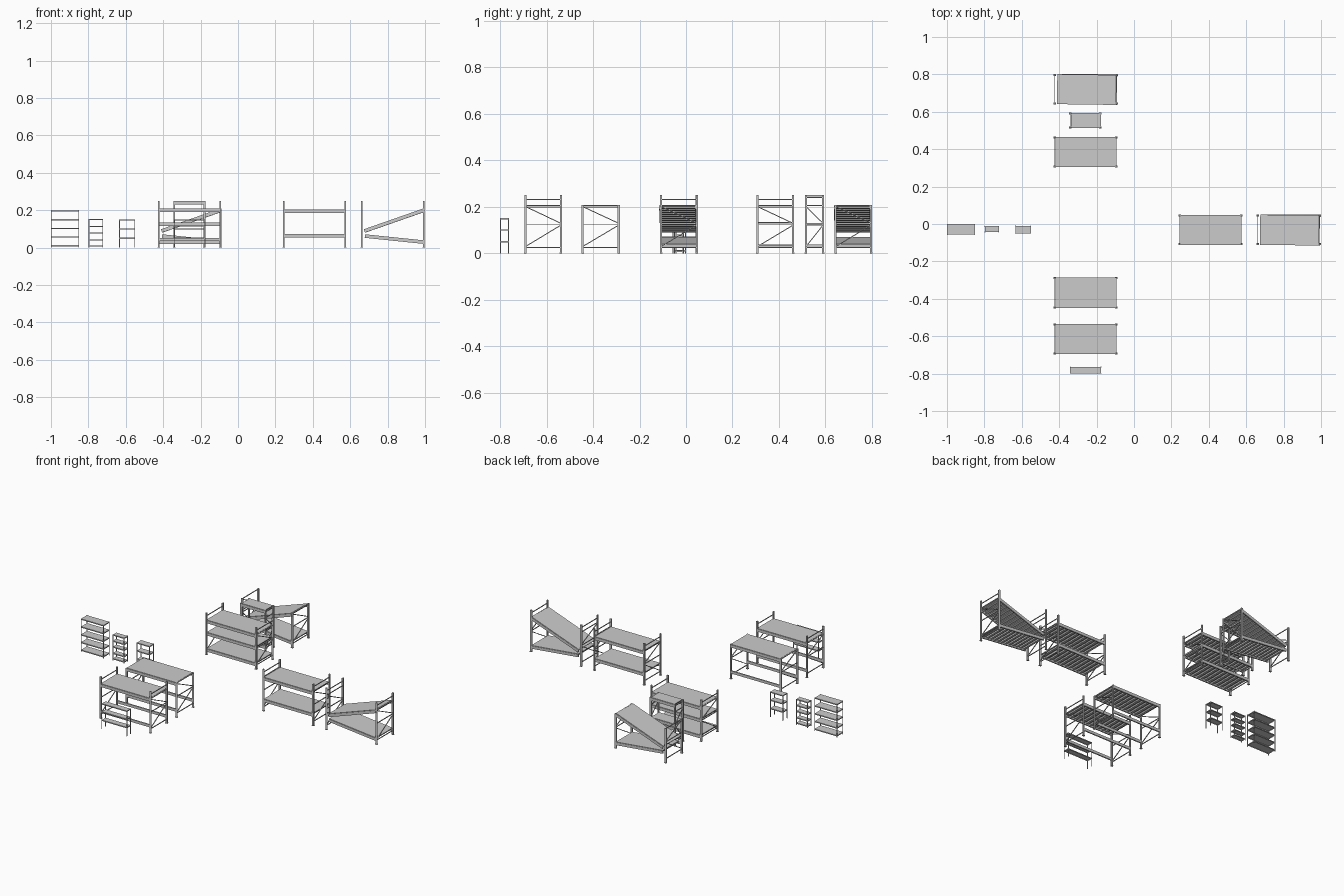
import bpy, bmesh
from math import radians, atan2
from mathutils import Matrix, Vector

if "Cube" in bpy.data.objects:
    bpy.data.objects.remove(bpy.data.objects["Cube"])


def box(bm, x0, x1, y0, y1, z0, z1, mat=Matrix()):
    m = mat @ Matrix.Translation(((x0 + x1) / 2, (y0 + y1) / 2, (z0 + z1) / 2))
    bmesh.ops.create_cube(bm, size=1, matrix=m @ Matrix.Diagonal((x1 - x0, y1 - y0, z1 - z0, 1)))


def strut(bm, a, b, w):
    a, b = Vector(a), Vector(b)
    d = b - a
    m = Matrix.Translation((a + b) / 2) @ d.to_track_quat('Z', 'Y').to_matrix().to_4x4()
    bmesh.ops.create_cube(bm, size=1, matrix=m @ Matrix.Diagonal((w, w, d.length, 1)))


def finish(bm, name):
    me = bpy.data.meshes.new(name)
    bm.to_mesh(me)
    bm.free()
    bpy.context.collection.objects.link(bpy.data.objects.new(name, me))


def deck(name, length, y0, y1, mat, panel=True):
    """Two long beams, cross slats and a thin panel; local x runs from 0 to length, top at z = 0."""
    bm = bmesh.new()
    for a, b in ((y0, y0 + .007), (y1 - .007, y1)):
        box(bm, 0, length, a, b, -.016, 0, mat)
    if panel:
        box(bm, 0, length, y0 + .002, y1 - .002, -.001, .003, mat)
        n = max(5, round(length / .026))
        for i in range(n):
            x = length * (i + .5) / n
            box(bm, x - .007, x + .007, y0 + .006, y1 - .006, -.009, -.001, mat)
    finish(bm, name)


def frames(name, x0, x1, y0, y1, h, rails):
    """Upright end frames: posts, foot plates, rails and zigzag braces."""
    bm = bmesh.new()
    pw = .009
    for xa in (x0, x1 - pw):
        xc = xa + pw / 2
        for ya in (y0, y1 - pw):
            # open channel post
            box(bm, xa, xa + pw, ya, ya + .003, 0, h)
            box(bm, xa, xa + pw, ya + pw - .003, ya + pw, 0, h)
            box(bm, xa + .003, xa + .006, ya, ya + pw, 0, h)
            box(bm, xa - .002, xa + pw + .002, ya - .001, ya + pw + .001, 0, .003)
        for z in rails:
            strut(bm, (xc, y0 + .004, z), (xc, y1 - .004, z), .004)
        zs = [z for z in rails if z < .21]
        for i in range(len(zs) - 1):
            ya, yb = (y0 + .005, y1 - .005) if i % 2 == 0 else (y1 - .005, y0 + .005)
            strut(bm, (xc, ya, zs[i] + .004), (xc, yb, zs[i + 1] - .004), .004)
    finish(bm, name)


def rack(name, x0, x1, y0, y1, h, levels, bare=(), rails=(.025, .125, .205, .232)):
    frames(name + "_frames", x0, x1, y0, y1, h, [r for r in rails if r < h])
    for z in list(levels) + list(bare):
        m = Matrix.Translation((x0 + .007, 0, z))
        deck(name + "_level", x1 - x0 - .014, y0 + .001, y1 - .001, m, z in levels)


def collapsed(name, x0, y0, y1, h):
    frames(name + "_frames", x0, x0 + .34, y0, y1, h, [r for r in (.025, .125, .205, .232) if r < h])
    yc = (y0 + y1) / 2
    # fallen decks: (left x, left z, right z, yaw)
    for dx, za, zb, yaw in ((.018, .095, .205, .8), (.022, .068, .036, 0)):
        run = .333 - dx
        length = (run ** 2 + (zb - za) ** 2) ** .5
        m = (Matrix.Translation((x0 + dx, yc, za)) @ Matrix.Rotation(radians(-yaw), 4, 'Z')
             @ Matrix.Rotation(-atan2(zb - za, run), 4, 'Y'))
        deck(name + "_fallen_deck", length, y0 - yc + .001, y1 - yc - .001, m)


def shelf(name, x0, x1, y0, y1, h, levels, w=.004):
    """Light shelf unit: corner angle posts with lipped trays."""
    bm = bmesh.new()
    for sx in (0, 1):
        for sy in (0, 1):
            xa = x1 - w if sx else x0
            ya = y1 - w if sy else y0
            xe = x1 - .001 if sx else x0
            ye = y1 - .001 if sy else y0
            box(bm, xe, xe + .001, ya, ya + w, 0, h)
            box(bm, xa, xa + w, ye, ye + .001, 0, h)
    finish(bm, name + "_posts")
    bm = bmesh.new()
    for z in levels:
        box(bm, x0 + .001, x1 - .001, y0 + .001, y1 - .001, z - .001, z + .001)
        for a in (y0 + .001, y1 - .002):
            box(bm, x0 + .001, x1 - .001, a, a + .001, z - .005, z)
        for a in (x0 + .001, x1 - .002):
            box(bm, a, a + .001, y0 + .001, y1 - .001, z - .005, z)
    finish(bm, name + "_trays")


# large racks in the middle column
XL, XR = -.428, -.09
collapsed("collapsed_low_rack", XL, .64, .802, .208)
rack("three_level_rack", XL, XR, .303, .466, .25, (.205, .132, .035))
rack("low_open_rack", XL, XR, -.45, -.285, .208, (.205,), (.05,))
rack("tall_open_rack", XL, XR, -.696, -.534, .25, (.205,), (.05,))

# narrow rack
rack("narrow_rack", -.345, -.175, .512, .595, .25, (.247, .128, .035), (), (.025, .125, .205, .24))

# racks on the right
rack("two_level_rack", .24, .578, -.112, .05, .25, (.2, .07))
collapsed("collapsed_tall_rack", .657, -.112, .051, .25)

# light shelf units
shelf("wide_shelf", -1, -.85, -.058, 0, .2, (.012, .058, .104, .151, .198))
shelf("small_shelf", -.798, -.721, -.045, -.011, .154, (.01, .042, .08, .115, .152))
shelf("short_shelf", -.635, -.55, -.051, -.009, .151, (.052, .102, .15))
shelf("front_shelf", -.343, -.175, -.8, -.763, .151, (.052, .102, .15))
